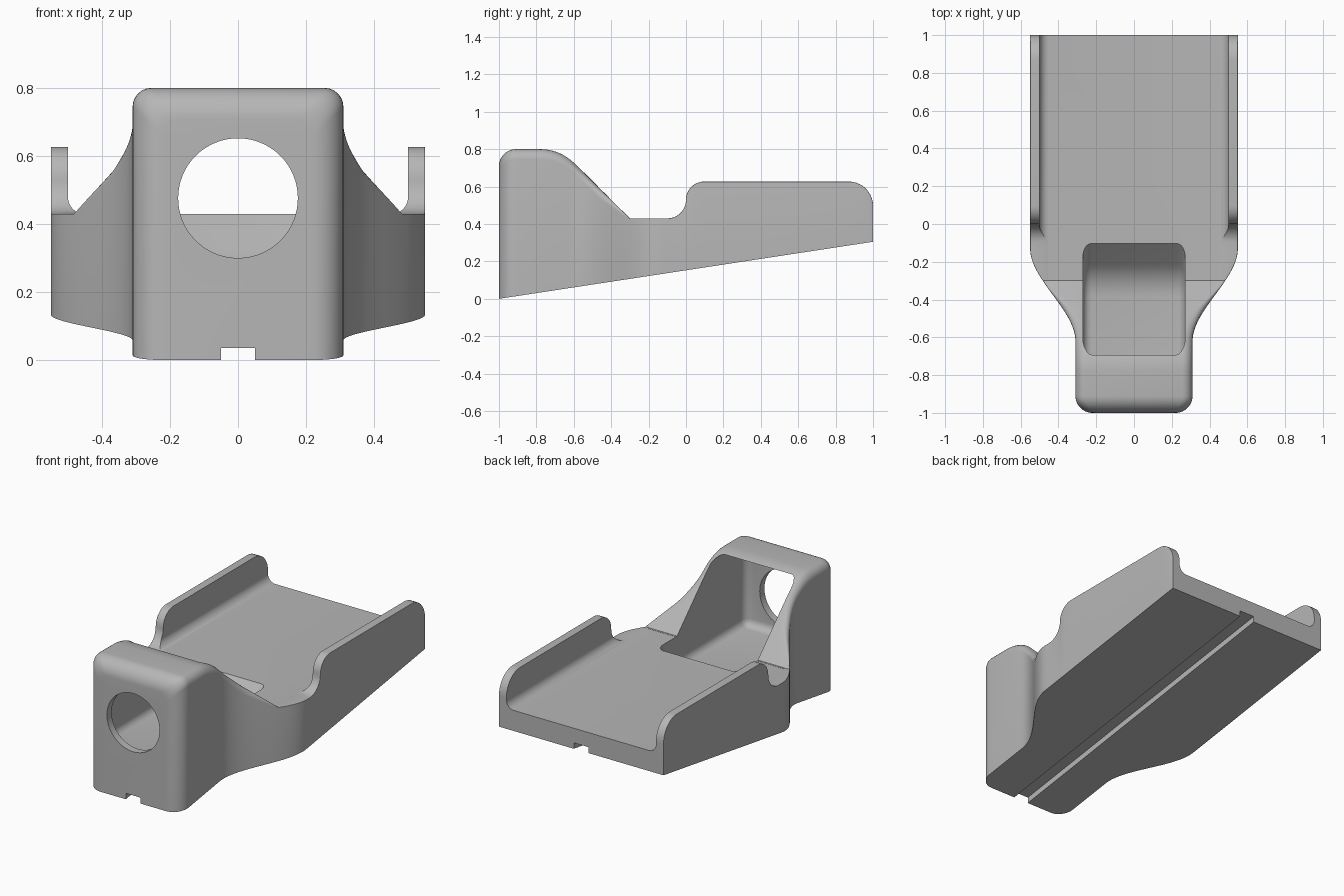
import bpy, bmesh
from math import sin, cos, pi, sqrt

if "Cube" in bpy.data.objects:
    bpy.data.objects.remove(bpy.data.objects["Cube"])

mat = bpy.data.materials.new("plain_grey")
mat.use_nodes = True
grey = (0.47, 0.47, 0.47, 1)
mat.diffuse_color = grey
mat.node_tree.nodes["Principled BSDF"].inputs["Base Color"].default_value = grey


def make(name, bm):
    bmesh.ops.recalc_face_normals(bm, faces=bm.faces)
    mesh = bpy.data.meshes.new(name)
    bm.to_mesh(mesh)
    bm.free()
    mesh.materials.append(mat)
    ob = bpy.data.objects.new(name, mesh)
    bpy.context.scene.collection.objects.link(ob)
    return ob


def loft(name, rings):
    """Skin a row of matching rings and cap both ends."""
    bm = bmesh.new()
    rows = [[bm.verts.new(p) for p in ring] for ring in rings]
    n = len(rows[0])
    for a, b in zip(rows, rows[1:]):
        for i in range(n):
            bm.faces.new((a[i], a[(i + 1) % n], b[(i + 1) % n], b[i]))
    bm.faces.new(rows[0])
    bm.faces.new(rows[-1])
    return make(name, bm)


def prism(name, half_width, profile):
    """Extrude a (y, z) profile across x."""
    return loft(name, [[(x, y, z) for y, z in profile] for x in (-half_width, half_width)])


def arc_height(y, centre, radius):
    return sqrt(max(0, radius ** 2 - (y - centre) ** 2))


# Body outline as functions of y
def bottom(y):
    return 0.1525 * (y + 1)


def half_width(y):
    if y < -0.91:
        return 0.22 + arc_height(y, -0.91, 0.09)
    u = min(1, max(0, (y + 0.62) / 0.49))
    return 0.31 + 0.24 * u * u * (3 - 2 * u)


def top(y):
    if y < -0.91:
        return 0.71 + arc_height(y, -0.91, 0.09)
    if y < -0.78:
        return 0.8
    if y < -0.592:
        return 0.534 + arc_height(y, -0.78, 0.266)
    if y < -0.3:
        return 0.13 - y
    if y < -0.1:
        return 0.43
    if y <= 0:
        return 0.53 - arc_height(y, -0.1, 0.1)
    if y < 0.097:
        return 0.53 + arc_height(y, 0.097, 0.097)
    if y < 0.87:
        return 0.627
    return 0.497 + arc_height(y, 0.87, 0.13)


def section(y):
    w, t, b = half_width(y), top(y), bottom(y)
    r = 0.003 + 0.052 * min(1, max(0, (-0.3 - y) / 0.15))
    right = [(w - r + r * cos(k * pi / 12), t - r + r * sin(k * pi / 12)) for k in range(7)]
    half = [(w, b)] + right
    pts = half + [(-x, z) for x, z in reversed(half)]
    return [(x, y, z) for x, z in pts]


def arc_steps(start, end, vertical_at_start):
    for k in range(11):
        a = k * pi / 20
        yield start + (end - start) * (1 - cos(a) if vertical_at_start else sin(a))


stations = set()
for arc in ((-1, -0.91, True), (-0.1, 0, False), (0, 0.097, True), (0.87, 1, False)):
    stations |= {round(y, 5) for y in arc_steps(*arc)}
stations |= {round(-0.78 + 0.02 * k, 5) for k in range(34)}
holder = loft("cradle_body", [section(y) for y in sorted(stations)])

# Hollow of the front hood, with a ramp up to the tray
ramp = [(-0.385 + 0.24 * sin(k * pi / 32), 0.25 + 0.24 * (1 - cos(k * pi / 32))) for k in range(9)]
pocket = prism("pocket_cutter", 0.27, [(-0.955, 0.785), (-0.955, 0.25)] + ramp
               + [(-0.1, 0.432), (0.253, 0.785)])
bev = pocket.modifiers.new("round", "BEVEL")
bev.width, bev.segments, bev.limit_method, bev.angle_limit = 0.045, 6, "ANGLE", 0.6

# Tray channel between the side walls, filleted along the floor
r = 0.05
corner = [(0.5 - r + r * sin(k * pi / 16), 0.429 + r - r * cos(k * pi / 16)) for k in range(9)]
half = corner + [(0.5, 1.0)]
channel = half + [(-x, z) for x, z in reversed(half)]
tray = loft("tray_cutter", [[(x, y, z) for x, z in channel] for y in (-0.29, 1.2)])

# Round window in the front wall
ring = [(0.176 * cos(k * pi / 32), 0.476 + 0.176 * sin(k * pi / 32)) for k in range(64)]
window = loft("window_cutter", [[(x, y, z) for x, z in ring] for y in (-1.2, -0.8)])

# Groove along the sloping underside
groove = prism("groove_cutter", 0.05, [(y, bottom(y) + dz) for y, dz in
               ((-1.2, -0.1), (1.2, -0.1), (1.2, 0.036), (-1.2, 0.036))])

cutters = (pocket, tray, window, groove)
for cutter in cutters:
    cutter.hide_render = True
    mod = holder.modifiers.new(cutter.name, "BOOLEAN")
    mod.operation, mod.solver, mod.object = "DIFFERENCE", "EXACT", cutter

# Bake the cuts, drop the cutters and shade
depsgraph = bpy.context.evaluated_depsgraph_get()
mesh = bpy.data.meshes.new_from_object(holder.evaluated_get(depsgraph))
holder.modifiers.clear()
holder.data = mesh
for cutter in cutters:
    bpy.data.objects.remove(cutter)
bpy.ops.object.select_all(action="DESELECT")
holder.select_set(True)
bpy.context.view_layer.objects.active = holder
bpy.ops.object.shade_smooth_by_angle(angle=0.5)
